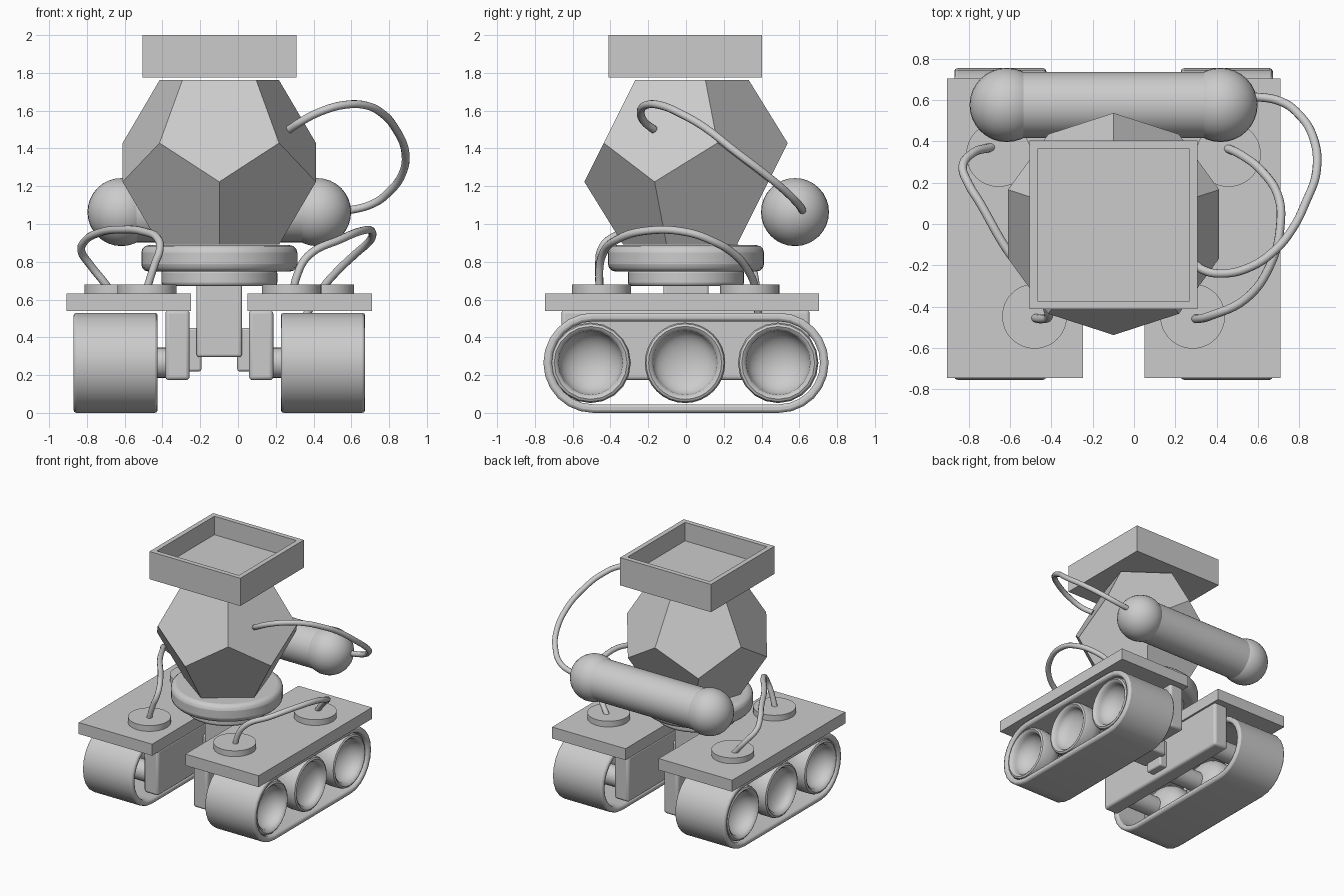
import bpy, bmesh, math
from mathutils import Matrix, Vector

if "Cube" in bpy.data.objects:
    bpy.data.objects.remove(bpy.data.objects["Cube"])

CX = -0.099  # symmetry plane of the body


def finish(name, bm, smooth=True, bevel=0.0, segs=3):
    bmesh.ops.recalc_face_normals(bm, faces=bm.faces)
    me = bpy.data.meshes.new(name)
    bm.to_mesh(me)
    bm.free()
    ob = bpy.data.objects.new(name, me)
    bpy.context.collection.objects.link(ob)
    if bevel:
        m = ob.modifiers.new("bevel", 'BEVEL')
        m.width, m.segments = bevel, segs
        m.limit_method = 'ANGLE'
        m.angle_limit = math.radians(40)
    if smooth:
        bpy.context.view_layer.objects.active = ob
        bpy.ops.object.select_all(action='DESELECT')
        ob.select_set(True)
        bpy.ops.object.shade_smooth_by_angle(angle=math.radians(35))
    return ob


def box(name, x, y, z, bevel=0.0):
    bm = bmesh.new()
    size = Vector((abs(x[1] - x[0]), y[1] - y[0], z[1] - z[0]))
    mid = Vector((sum(x) / 2, sum(y) / 2, sum(z) / 2))
    bmesh.ops.create_cube(bm, size=1, matrix=Matrix.Translation(mid) @ Matrix.Diagonal(size.to_4d()))
    return finish(name, bm, bool(bevel), bevel)


def cylinder(name, centre, r, length, axis='Z', bevel=0.0, sides=48):
    bm = bmesh.new()
    mat = Matrix.Translation(centre)
    if axis == 'X':
        mat = mat @ Matrix.Rotation(math.pi / 2, 4, 'Y')
    bmesh.ops.create_cone(bm, cap_ends=True, segments=sides, radius1=r, radius2=r, depth=length, matrix=mat)
    return finish(name, bm, True, bevel)


def hose(name, pts, r=0.021):
    cu = bpy.data.curves.new(name, 'CURVE')
    cu.dimensions = '3D'
    cu.bevel_depth, cu.bevel_resolution, cu.resolution_u = r, 3, 6
    cu.use_fill_caps = True
    sp = cu.splines.new('BEZIER')
    sp.bezier_points.add(len(pts) - 1)
    for bp, p in zip(sp.bezier_points, pts):
        bp.co = p
        bp.handle_left_type = bp.handle_right_type = 'AUTO'
    ob = bpy.data.objects.new(name, cu)
    bpy.context.collection.objects.link(ob)
    bpy.ops.object.select_all(action='DESELECT')
    bpy.context.view_layer.objects.active = ob
    ob.select_set(True)
    bpy.ops.object.convert(target='MESH')


def tread(name, x0, x1, half=0.755, r=0.265, thick=0.045, n=12):
    # closed stadium-shaped band
    bm = bmesh.new()
    rings = []
    for x, rad in ((x0, r), (x1, r), (x1, r - thick), (x0, r - thick)):
        ring = []
        for side in (0, 1):
            for i in range(n + 1):
                a = -math.pi / 2 + math.pi * (i / n + side)
                cy = (half - r) * (1 - 2 * side)
                ring.append(bm.verts.new((x, cy + rad * math.cos(a), r + rad * math.sin(a))))
        rings.append(ring)
    m = len(rings[0])
    for k in range(4):
        a, b = rings[k], rings[(k + 1) % 4]
        for i in range(m):
            j = (i + 1) % m
            bm.faces.new((a[i], a[j], b[j], b[i]))
    return finish(name, bm, True, 0.015, 2)


def wheel(name, s, y, profile, sides=32):
    # lathe an (offset, radius) profile around the x axis
    bm = bmesh.new()
    vs = [bm.verts.new((CX + s * o, y, 0.265 + r)) for o, r in profile]
    es = [bm.edges.new(p) for p in zip(vs, vs[1:])]
    bmesh.ops.spin(bm, geom=vs + es, cent=(0, y, 0.265), axis=(1, 0, 0), angle=2 * math.pi, steps=sides)
    bmesh.ops.remove_doubles(bm, verts=bm.verts, dist=0.0005)
    return finish(name, bm)


def arc(x, depth, r, n=8):
    # quarter ellipse from the axis out to radius r
    return [(x - depth * math.cos(t), r * math.sin(t)) for t in [i * math.pi / 2 / n for i in range(n + 1)]]


# open tray on top
bm = bmesh.new()
bmesh.ops.create_cube(bm, size=1, matrix=Matrix.Translation((CX, -0.004, 1.8875)) @ Matrix.Diagonal((0.815, 0.815, 0.225, 1)))
top = [f for f in bm.faces if f.normal.z > 0.9]
bmesh.ops.inset_region(bm, faces=top, thickness=0.039, use_even_offset=True)
floor = bmesh.ops.extrude_face_region(bm, geom=top)
bmesh.ops.translate(bm, vec=(0, 0, -0.15), verts=[v for v in floor['geom'] if isinstance(v, bmesh.types.BMVert)])
bmesh.ops.delete(bm, geom=top, context='FACES_ONLY')
finish("top_tray", bm, False)

# dodecahedron body, pentagon side down
bm = bmesh.new()
a = 0.391
for z, r, start in ((1.1135, 0.8507, 90), (0.2629, 1.3764, 90), (-0.2629, 1.3764, -90), (-1.1135, 0.8507, -90)):
    for i in range(5):
        t = math.radians(start + 72 * i)
        bm.verts.new((CX + a * r * math.cos(t), a * r * math.sin(t), 1.326 + a * z))
bmesh.ops.convex_hull(bm, input=bm.verts)
bmesh.ops.dissolve_limit(bm, angle_limit=0.05, verts=bm.verts, edges=bm.edges)
finish("faceted_body", bm, False)

# turntable and neck
cylinder("turntable_upper", (CX, 0, 0.818), 0.413, 0.14, bevel=0.04)
cylinder("turntable_lower", (CX, 0, 0.716), 0.307, 0.09, bevel=0.02)
box("neck_post", (CX - 0.12, CX + 0.12), (-0.12, 0.12), (0.295, 0.69), 0.015)

# track units, one per side
rim = [(0.755, 0.182), (0.762, 0.193), (0.755, 0.206), (0.74, 0.213), (0.66, 0.213)]
back = arc(0.66, 0.15, 0.213)[::-1][1:]
for side, s in (("left", -1), ("right", 1)):
    def X(o0, o1):
        return tuple(sorted((CX + s * o0, CX + s * o1)))
    tread(side + "_track", *X(0.326, 0.772))
    box(side + "_fender", X(0.149, 0.808), (-0.747, 0.704), (0.54, 0.633))
    box(side + "_track_frame", X(0.157, 0.286), (-0.66, 0.655), (0.173, 0.545), 0.02)
    box(side + "_frame_bracket", X(0.095, 0.18), (-0.08, 0.08), (0.22, 0.45), 0.012)
    for i, y in enumerate((-0.505, -0.005, 0.488)):
        wheel(f"{side}_wheel_{i + 1}", s, y, arc(0.74, 0.09 if i == 1 else 0.13, 0.17) + rim + back,
              32 if i == 1 else 20)
        cylinder(f"{side}_axle_{i + 1}", (CX + s * 0.4, y, 0.265), 0.08, 0.3, 'X', sides=24)
    for end, o, y in (("front", 0.383, -0.447), ("back", 0.557, 0.337)):
        cylinder(f"{side}_{end}_hose_socket", (CX + s * o, y, 0.655), 0.157, 0.05)

# rear tank with ball ends
cylinder("tank_barrel", (CX, 0.577, 1.063), 0.16, 1.0, 'X')
for side, s in (("left", -1), ("right", 1)):
    bm = bmesh.new()
    bmesh.ops.create_uvsphere(bm, u_segments=32, v_segments=16, radius=0.18,
                              matrix=Matrix.Translation((CX + s * 0.518, 0.577, 1.063)))
    finish(side + "_tank_ball", bm)

# hoses
hose("right_track_hose", [(0.29, -0.455, 0.62), (0.31, -0.46, 0.72), (0.37, -0.445, 0.83), (0.545, -0.36, 0.92),
                          (0.66, -0.2, 0.965), (0.71, 0, 0.957), (0.697, 0.14, 0.91), (0.62, 0.256, 0.84),
                          (0.535, 0.325, 0.76), (0.455, 0.365, 0.67), (0.35, 0.385, 0.5)])
hose("left_track_hose", [(-0.66, 0.38, 0.62), (-0.70, 0.37, 0.68), (-0.78, 0.345, 0.78), (-0.83, 0.28, 0.86),
                         (-0.80, 0.19, 0.92), (-0.745, 0.1, 0.95), (-0.625, -0.11, 0.97), (-0.5, -0.28, 0.96),
                         (-0.42, -0.41, 0.915), (-0.415, -0.45, 0.86), (-0.44, -0.46, 0.79), (-0.485, -0.455, 0.65)])
hose("tank_hose", [(0.27, -0.17, 1.5), (0.33, -0.22, 1.54), (0.43, -0.24, 1.592), (0.56, -0.21, 1.63),
                   (0.68, -0.13, 1.627), (0.77, -0.02, 1.58), (0.83, 0.1, 1.51), (0.885, 0.26, 1.385),
                   (0.865, 0.43, 1.255), (0.80, 0.53, 1.17), (0.72, 0.59, 1.11), (0.6, 0.615, 1.075), (0.5, 0.61, 1.07)])
